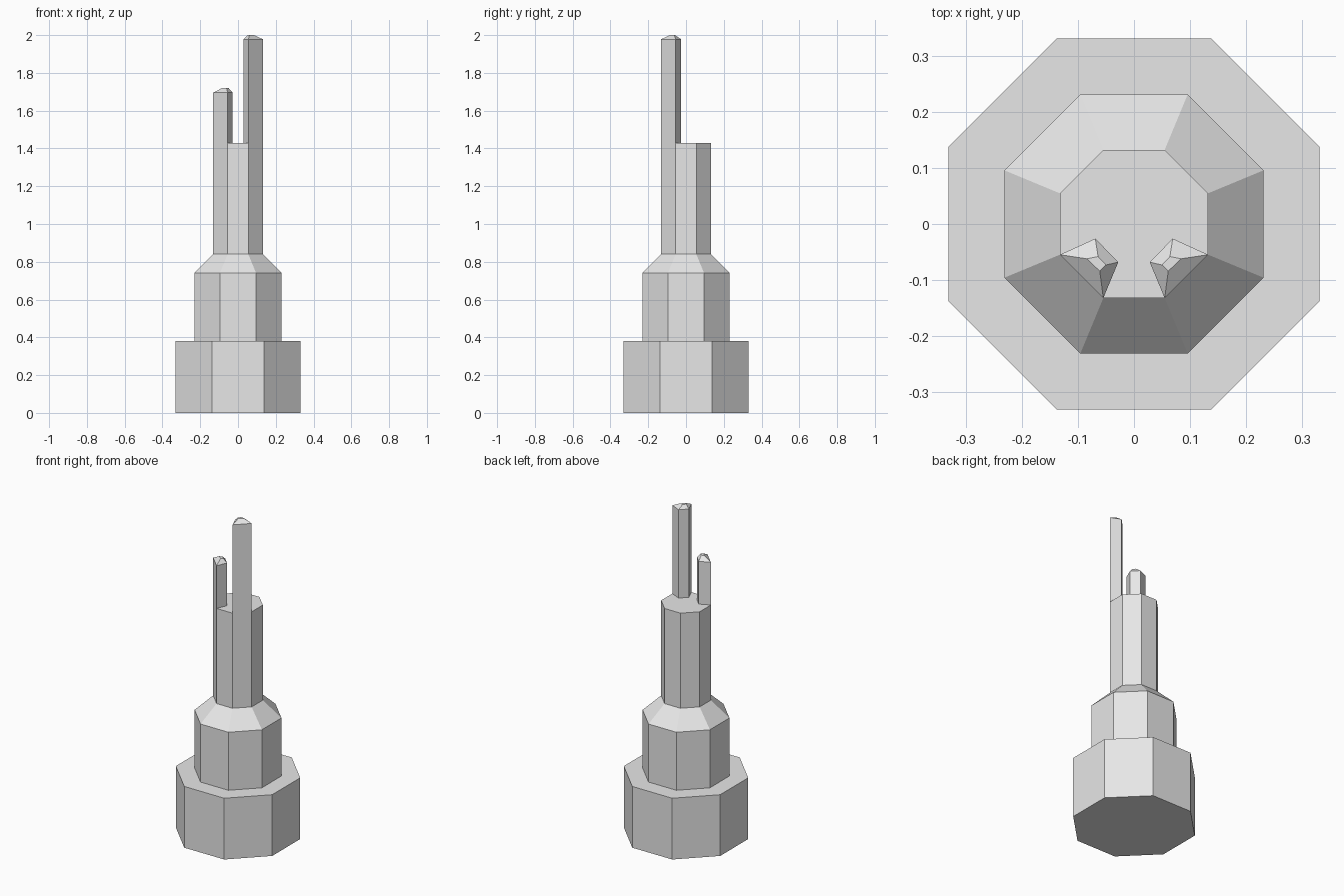
import bpy
import bmesh
from math import cos, sin, pi

if "Cube" in bpy.data.objects:
    bpy.data.objects.remove(bpy.data.objects["Cube"])

GREY = 0.8
stone = bpy.data.materials.new("light_grey_stone")
stone.use_nodes = True
stone.diffuse_color = (GREY, GREY, GREY, 1)
stone.node_tree.nodes["Principled BSDF"].inputs["Base Color"].default_value = (GREY, GREY, GREY, 1)


def octagon(apothem, z):
    """Ring of eight points with flat sides facing the axes."""
    r = apothem / cos(pi / 8)
    return [(r * cos(pi / 8 + i * pi / 4), r * sin(pi / 8 + i * pi / 4), z) for i in range(8)]


def loft(name, rings, bottom=False):
    """Join stacked rings with flat quads and close the top."""
    bm = bmesh.new()
    loops = [[bm.verts.new(p) for p in ring] for ring in rings]
    n = len(loops[0])
    for low, high in zip(loops, loops[1:]):
        for i in range(n):
            j = (i + 1) % n
            bm.faces.new((low[i], low[j], high[j], high[i]))
    bm.faces.new(loops[-1])
    if bottom:
        bm.faces.new(loops[0][::-1])
    bmesh.ops.recalc_face_normals(bm, faces=bm.faces)
    mesh = bpy.data.meshes.new(name)
    bm.to_mesh(mesh)
    bm.free()
    mesh.materials.append(stone)
    obj = bpy.data.objects.new(name, mesh)
    bpy.context.collection.objects.link(obj)
    return obj


# Stepped octagonal tower: base, middle, sloped shoulder and shaft in one body
profile = [(0.331, 0), (0.331, 0.38), (0.231, 0.38), (0.231, 0.74), (0.132, 0.84), (0.132, 1.43)]
loft("tower", [octagon(a, z) for a, z in profile], bottom=True)

# Two mirrored spires rising from the front corners of the shaft
OUTER = [(0.132, -0.0547), (0.069, -0.026), (0.028, -0.068), (0.0547, -0.132)]
TIP = [(0.084, -0.062), (0.064, -0.058), (0.050, -0.073), (0.061, -0.084)]


def spire(name, side, shoulder, top):
    def ring(points, z):
        pts = [(side * x, y, z) for x, y in points]
        return pts[::-1] if side > 0 else pts
    obj = loft(name, [ring(OUTER, 1.43), ring(OUTER, shoulder), ring(TIP, top)])
    # Open-bottomed shell: make sure the faces point outward
    if obj.data.polygons[-1].normal.z < 0:
        obj.data.flip_normals()


spire("left_spire", 1, 1.978, 2.0)
spire("right_spire", -1, 1.695, 1.72)
